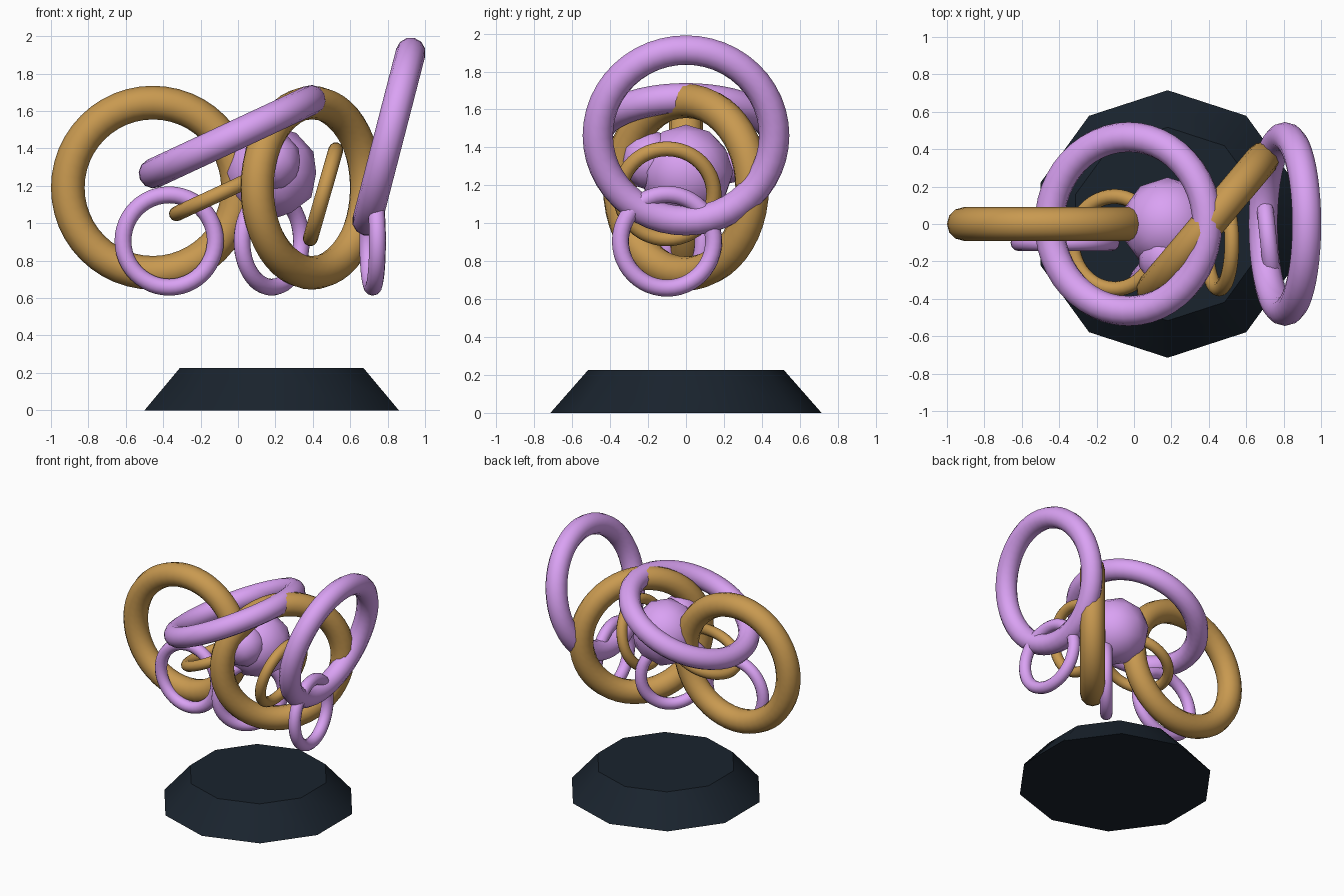
import bpy
from math import radians

if "Cube" in bpy.data.objects:
    bpy.data.objects.remove(bpy.data.objects["Cube"])


def material(name, color):
    m = bpy.data.materials.new(name)
    m.diffuse_color = (*color, 1)
    m.use_nodes = True
    m.node_tree.nodes["Principled BSDF"].inputs["Base Color"].default_value = m.diffuse_color
    return m


LILAC = material("lilac", (0.70, 0.36, 0.90))
GOLD = material("gold", (0.58, 0.32, 0.08))
NAVY = material("navy", (0.010, 0.017, 0.027))


def finish(name, mat, angle=60):
    ob = bpy.context.object
    ob.name = name
    ob.data.materials.append(mat)
    bpy.ops.object.shade_smooth_by_angle(angle=radians(angle))


def ring(name, mat, loc, major, minor, rot):
    bpy.ops.mesh.primitive_torus_add(
        location=loc, rotation=[radians(a) for a in rot],
        major_radius=major, minor_radius=minor,
        major_segments=48, minor_segments=12)
    finish(name, mat)


# Ten-sided tapered base
bpy.ops.mesh.primitive_cone_add(vertices=10, radius1=0.715, radius2=0.517,
                                depth=0.225, location=(0.18, 0, 0.1125))
finish("base", NAVY, 30)

# Core ball and the smaller ball on its front
for name, loc, r in (("core_ball", (0.18, 0, 1.27), 0.25),
                     ("front_ball", (0.18, -0.18, 1.33), 0.16)):
    bpy.ops.mesh.primitive_ico_sphere_add(subdivisions=2, radius=r, location=loc)
    finish(name, LILAC)

# Large rings
ring("large_gold_ring_left", GOLD, (-0.455, 0, 1.19), 0.455, 0.09, (90, 0, 0))
ring("large_gold_ring_right", GOLD, (0.395, 0, 1.19), 0.455, 0.09, (90, 0, 50))
ring("large_lilac_ring_left", LILAC, (-0.03, 0, 1.463), 0.465, 0.08, (0, -25, 0))
ring("large_lilac_ring_right", LILAC, (0.807, 0, 1.463), 0.465, 0.08, (0, -75.5, 0))

# Small rings, set slightly forward
ring("small_gold_ring_left", GOLD, (-0.105, -0.1, 1.155), 0.247, 0.04, (0, -25, 0))
ring("small_gold_ring_right", GOLD, (0.455, -0.1, 1.155), 0.247, 0.04, (0, -74, 0))
for name, x, turn in (("left", -0.368, 0), ("middle", 0.18, 50), ("right", 0.72, 96)):
    ring("small_lilac_ring_" + name, LILAC, (x, -0.1, 0.905), 0.247, 0.045,
         (90, 0, turn))
